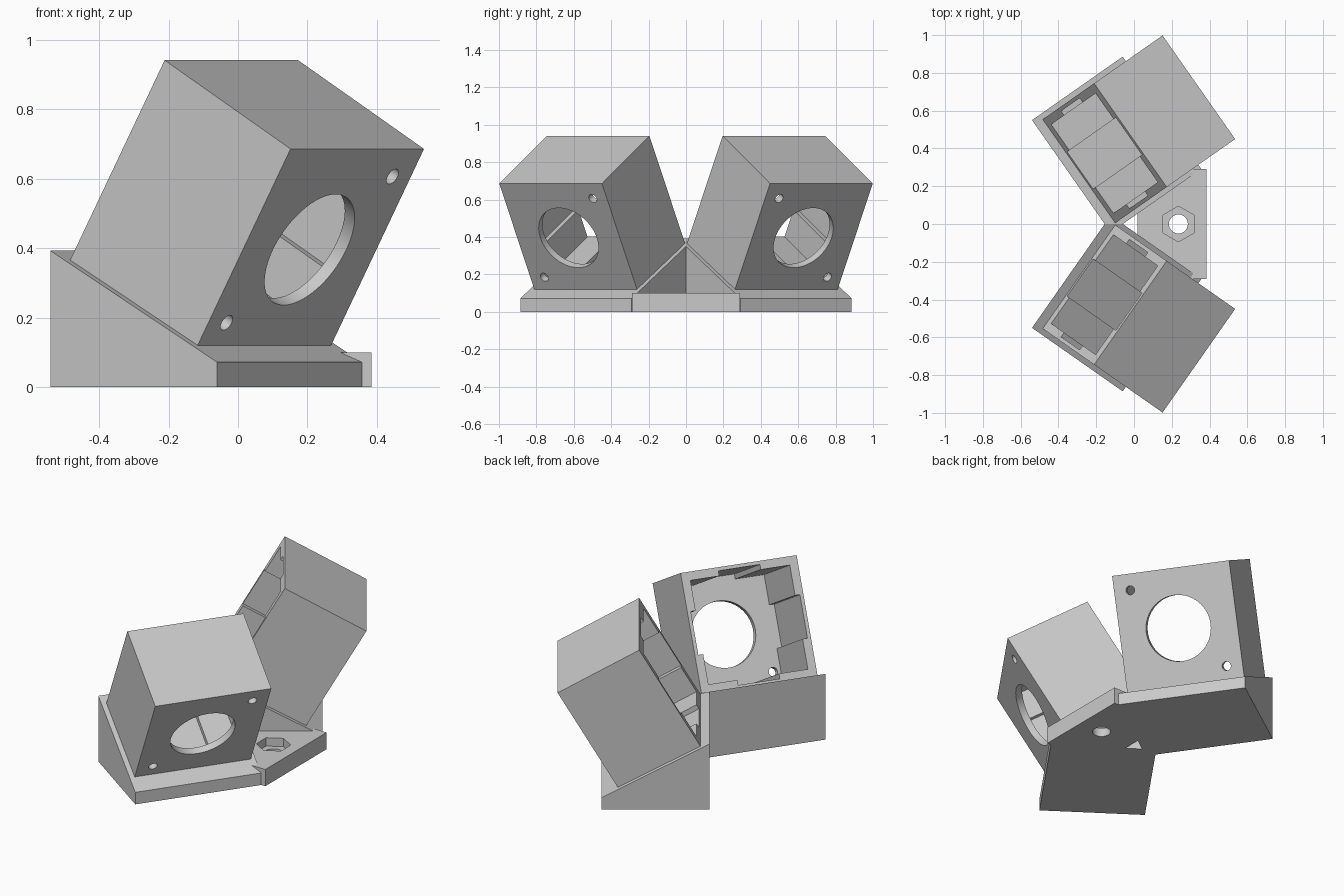
import bpy, bmesh
from math import radians, cos, sin, pi
from mathutils import Matrix, Vector

old = bpy.data.objects.get("Cube")
if old:
    bpy.data.objects.remove(old, do_unlink=True)

GREY = (0.59, 0.59, 0.59, 1)
mat = bpy.data.materials.new("plain grey")
mat.use_nodes = True
mat.diffuse_color = GREY
mat.node_tree.nodes["Principled BSDF"].inputs["Base Color"].default_value = GREY


def ring(radius, sides, cx=0, cy=0, start=0):
    return [(cx + radius * cos(start + 2 * pi * i / sides),
             cy + radius * sin(start + 2 * pi * i / sides)) for i in range(sides)]


def rect(x0, x1, y0, y1):
    return [(x0, y0), (x1, y0), (x1, y1), (x0, y1)]


def prism(name, outline, z0, z1, frame=Matrix()):
    """Closed prism from a counter-clockwise outline, all faces outward."""
    bm = bmesh.new()
    low, high = [[bm.verts.new(frame @ Vector((x, y, z))) for x, y in outline]
                 for z in (z0, z1)]
    bm.faces.new(low[::-1])
    bm.faces.new(high)
    for i in range(len(outline)):
        bm.faces.new((low[i - 1], low[i], high[i], high[i - 1]))
    bm.normal_update()
    mesh = bpy.data.meshes.new(name)
    bm.to_mesh(mesh)
    bm.free()
    mesh.materials.append(mat)
    obj = bpy.data.objects.new(name, mesh)
    bpy.context.collection.objects.link(obj)
    return obj


def activate(obj):
    bpy.ops.object.select_all(action="DESELECT")
    obj.select_set(True)
    bpy.context.view_layer.objects.active = obj


def cut(obj, cutters):
    activate(obj)
    for cutter in cutters:
        mod = obj.modifiers.new("cut", "BOOLEAN")
        mod.operation = "DIFFERENCE"
        mod.solver = "EXACT"
        mod.object = cutter
        bpy.context.view_layer.update()
        bpy.ops.object.modifier_apply(modifier=mod.name)
    for cutter in cutters:
        bpy.data.objects.remove(cutter, do_unlink=True)


def mirror_across(obj, clip=False):
    activate(obj)
    mod = obj.modifiers.new("mirror", "MIRROR")
    mod.use_axis = (False, True, False)
    mod.use_bisect_axis = (False, clip, False)
    mod.use_bisect_flip_axis = (False, clip, False)
    mod.use_mirror_merge = clip
    bpy.ops.object.modifier_apply(modifier=mod.name)


def smooth(obj):
    activate(obj)
    bpy.ops.object.shade_smooth_by_angle(angle=radians(30))


# Frames: each unit is turned outward, and its box is tipped forward
turn = Matrix.Rotation(radians(-35), 4, "Z")
wedge_frame = turn @ Matrix.Translation((0, -0.034, 0)) @ Matrix.Rotation(pi / 2, 4, "X")
box_frame = (turn @ Matrix.Translation((0.529, -0.396, 0.396))
             @ Matrix.Rotation(radians(30), 4, "Y") @ Matrix.Rotation(pi / 2, 4, "Y"))

# Wedge bases, meeting on the centre plane
wedges = prism("wedge_bases",
               [(-0.127, 0), (0.459, 0), (0.459, 0.072), (-0.127, 0.393)],
               0, 0.726, wedge_frame)
mirror_across(wedges, clip=True)

# Tilted boxes, open at the back
H, DEPTH, WALL = 0.335, 0.511, 0.04
boxes = prism("tilted_boxes", rect(-H, H, -H, H), -DEPTH, 0, box_frame)

# Cavity with a shallow slot in the middle of each wall
c, s, w = 0.287, 0.315, 0.12
cross = []
for k in range(4):
    for x, y in ((c, -c), (c, -w), (s, -w), (s, w), (c, w)):
        for _ in range(k):
            x, y = -y, x
        cross.append((x, y))
cutters = [prism("cavity_cutter", cross, -DEPTH - 0.1, -WALL, box_frame)]

# Large round opening and two screw holes in the front wall
for radius, sides, x, y in ((0.184, 64, 0, 0),
                            (0.025, 24, -0.243, 0.243),
                            (0.025, 24, 0.243, -0.243)):
    cutters.append(prism("hole_cutter", ring(radius, sides, x, y), -0.1, 0.1, box_frame))
cut(boxes, cutters)
mirror_across(boxes)
smooth(boxes)

# Connecting plate with a bolt hole and a hexagonal nut recess
plate = prism("connecting_plate", rect(0.018, 0.384, -0.29, 0.29), 0, 0.1)
cut(plate, [prism("bolt_cutter", ring(0.05, 32, 0.235), -0.1, 0.2),
            prism("nut_cutter", ring(0.094, 6, 0.235, 0, pi / 2), 0.05, 0.2)])
smooth(plate)
